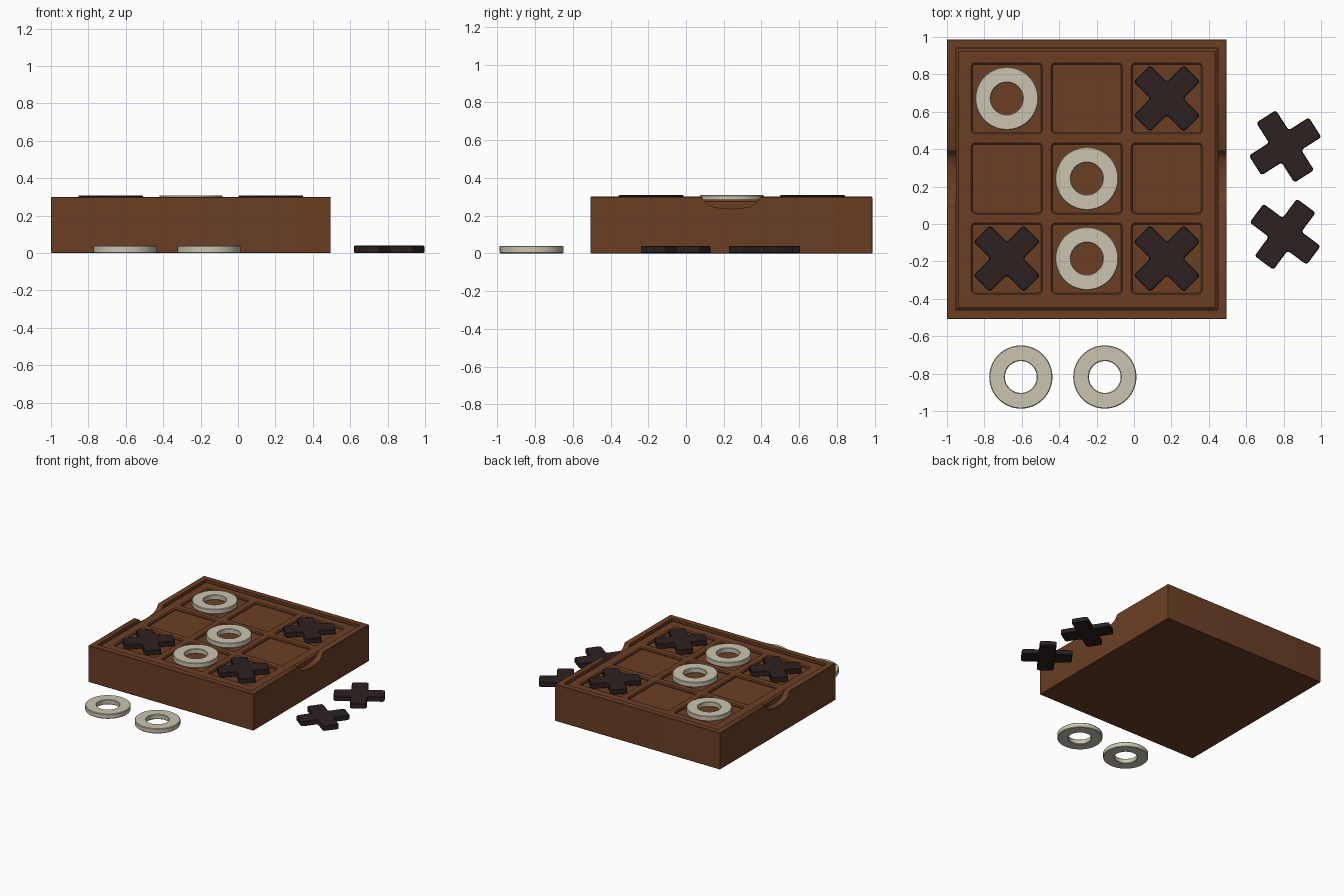
import bpy, bmesh, math
from mathutils import Vector, Matrix

if "Cube" in bpy.data.objects:
    bpy.data.objects.remove(bpy.data.objects["Cube"])

CX, CY = -0.252, 0.24          # board centre
PITCH, FLOOR, TRAY, RIM = 0.428, 0.268, 0.286, 0.30


def material(name, rgb):
    m = bpy.data.materials.new(name)
    m.diffuse_color = (*rgb, 1)
    m.use_nodes = True
    m.node_tree.nodes["Principled BSDF"].inputs["Base Color"].default_value = m.diffuse_color
    return m


WOOD = material("brown wood", (0.145, 0.049, 0.018))
CREAM = material("cream", (0.60, 0.55, 0.44))
DARK = material("dark wood", (0.027, 0.015, 0.015))


def rounded(points, r, n=4):
    """Round every corner of an outline with a short curve."""
    out = []
    for i, p in enumerate(points):
        p = Vector(p)
        a = p + (Vector(points[i - 1]) - p).normalized() * r
        b = p + (Vector(points[(i + 1) % len(points)]) - p).normalized() * r
        for k in range(n + 1):
            t = k / n
            out.append(a * (1 - t) ** 2 + p * 2 * t * (1 - t) + b * t * t)
    return out


def square(h, r):
    return rounded([(-h, -h), (h, -h), (h, h), (-h, h)], r)


def cross(l, w):
    quarter = [(l, -w), (l, w), (w, w)]
    pts = []
    for i in range(4):
        c, s = round(math.cos(i * math.pi / 2)), round(math.sin(i * math.pi / 2))
        pts += [(x * c - y * s, x * s + y * c) for x, y in quarter]
    return rounded(pts, 0.017)


def circle(r, n=64):
    return [(r * math.cos(k * math.tau / n), r * math.sin(k * math.tau / n)) for k in range(n)]


def loft(name, layers, mat, loc=(0, 0, 0), angle=0, closed=False):
    """Join outlines given as (outline, z); cap the ends, or close into a ring."""
    bm = bmesh.new()
    rings = [[bm.verts.new((p[0], p[1], z)) for p in outline] for outline, z in layers]
    pairs = list(zip(rings, rings[1:]))
    if closed:
        pairs.append((rings[-1], rings[0]))
    else:
        bm.faces.new(rings[0])
        bm.faces.new(rings[-1])
    for a, b in pairs:
        for i in range(len(a)):
            j = (i + 1) % len(a)
            bm.faces.new((a[i], a[j], b[j], b[i]))
    bmesh.ops.recalc_face_normals(bm, faces=bm.faces)
    bm.transform(Matrix.Translation(loc) @ Matrix.Rotation(angle, 4, 'Z'))
    me = bpy.data.meshes.new(name)
    bm.to_mesh(me)
    bm.free()
    me.materials.append(mat)
    ob = bpy.data.objects.new(name, me)
    bpy.context.collection.objects.link(ob)
    return ob


def activate(ob):
    bpy.ops.object.select_all(action='DESELECT')
    ob.select_set(True)
    bpy.context.view_layer.objects.active = ob


def cut(ob, cutter):
    activate(ob)
    mod = ob.modifiers.new("cut", 'BOOLEAN')
    mod.operation, mod.solver, mod.object = 'DIFFERENCE', 'EXACT', cutter
    bpy.ops.object.modifier_apply(modifier=mod.name)
    bpy.data.objects.remove(cutter)


def smooth(ob):
    activate(ob)
    bpy.ops.object.shade_smooth_by_angle(angle=math.radians(30))


# Outer box with an open cavity
e = 0.003
box = loft("box_frame", [(square(0.747 - e, e), 0), (square(0.747, e), e),
                         (square(0.747, e), RIM - e), (square(0.747 - e, e), RIM)],
           WOOD, (CX, CY, 0))
cut(box, loft("cavity", [(square(0.70, 0.004), 0.2), (square(0.70, 0.004), 0.4)], WOOD, (CX, CY, 0)))

# Finger notch through both side walls
half = [(0.19, 0.32), (0.165, 0.302), (0.153, 0.296), (0.146, 0.285), (0.138, 0.27),
        (0.118, 0.255), (0.09, 0.245), (0.05, 0.238)]
profile = half + [(0, 0.236)] + [(-y, z) for y, z in reversed(half)]
for side in (-1, 1):
    notch = loft("notch", [(profile, -0.06), (profile, 0.06)], WOOD)
    # local x, y, z become world y, z, x
    notch.data.transform(Matrix.Translation((CX + side * 0.73, CY, 0)) @
                         Matrix(((0, 0, 1, 0), (1, 0, 0, 0), (0, 1, 0, 0), (0, 0, 0, 1))))
    cut(box, notch)
smooth(box)

# Playing tray with nine sunken cells
tray = loft("playing_tray", [(square(0.699, 0.004), 0.19), (square(0.699, 0.004), TRAY - 0.012),
                             (square(0.686, 0.004), TRAY)], WOOD, (CX, CY, 0))
for i in (-1, 0, 1):
    for j in (-1, 0, 1):
        cut(tray, loft("cell", [(square(0.183, 0.018), FLOOR), (square(0.183, 0.018), TRAY - 0.008),
                                (square(0.191, 0.026), TRAY), (square(0.191, 0.026), 0.33)],
                       WOOD, (CX + i * PITCH, CY + 0.003 + j * PITCH, 0)))
smooth(tray)


# Game pieces
def ring_piece(name, x, y, z):
    d = 0.004
    smooth(loft(name, [(circle(0.085), d), (circle(0.085 + d), 0), (circle(0.169 - d), 0),
                       (circle(0.169), d), (circle(0.169), 0.04 - d), (circle(0.169 - d), 0.04),
                       (circle(0.085 + d), 0.04), (circle(0.085), 0.04 - d)],
                CREAM, (x, y, z), closed=True))


def cross_piece(name, x, y, z, degrees):
    l, w, d = 0.19, 0.0625, 0.004
    smooth(loft(name, [(cross(l - d, w - d), 0), (cross(l, w), d), (cross(l, w), 0.04 - d),
                       (cross(l - d, w - d), 0.04)], DARK, (x, y, z), math.radians(degrees)))


for n, (i, j) in enumerate([(-1, 1), (0, 0), (0, -1)]):
    ring_piece(f"board_ring_{n + 1}", CX + i * PITCH, CY + 0.003 + j * PITCH, FLOOR + 0.001)
for n, (i, j) in enumerate([(1, 1), (-1, -1), (1, -1)]):
    cross_piece(f"board_cross_{n + 1}", CX + i * PITCH, CY + 0.003 + j * PITCH, FLOOR + 0.001, 45)
for n, x in enumerate((-0.605, -0.156)):
    ring_piece(f"spare_ring_{n + 1}", x, -0.818, 0)
for n, (y, a) in enumerate([(0.415, 32.5), (-0.055, -36.5)]):
    cross_piece(f"spare_cross_{n + 1}", 0.808, y, 0, a)
